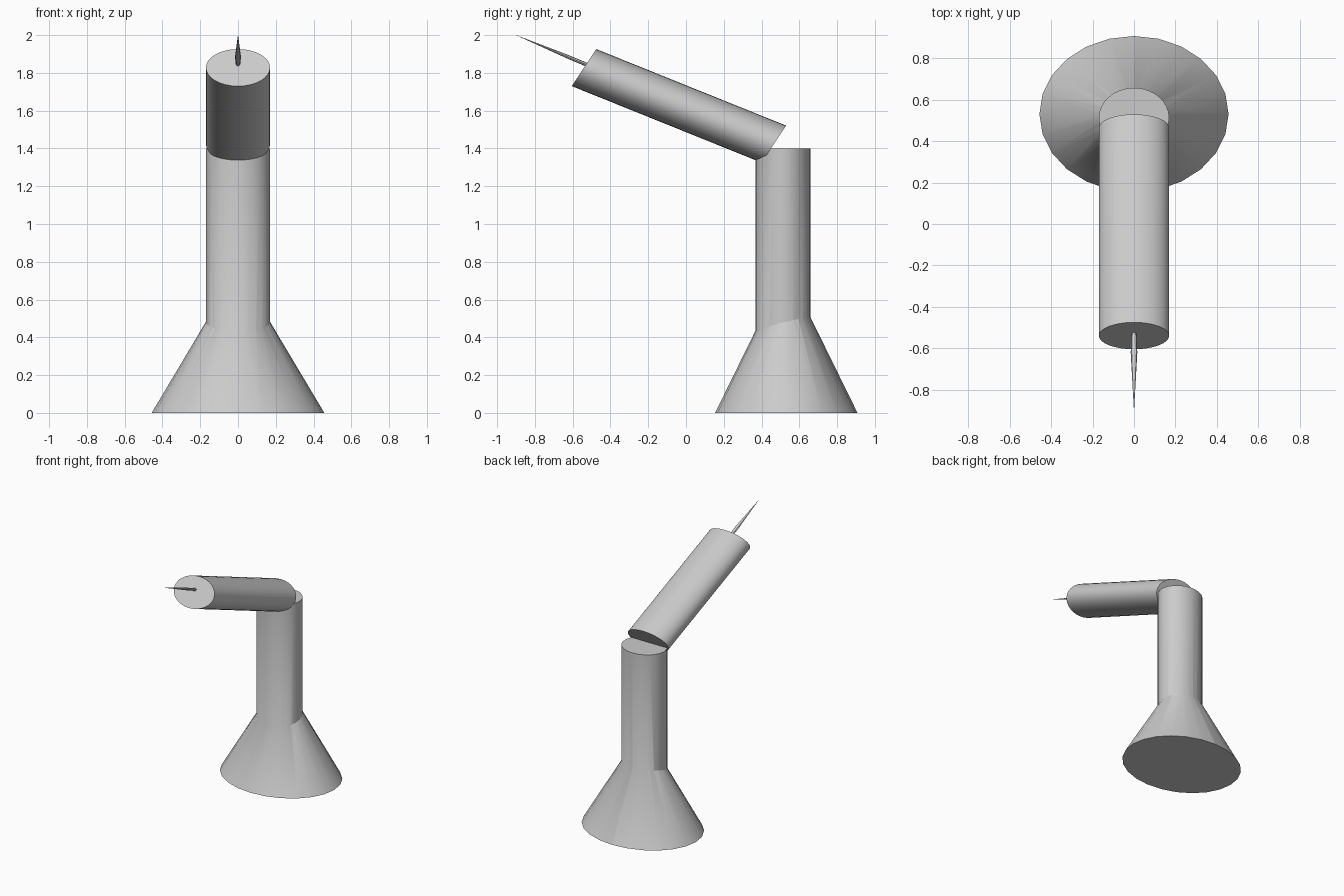
import bpy, bmesh, math
from mathutils import Vector

cube = bpy.data.objects.get("Cube")
if cube:
    bpy.data.objects.remove(cube, do_unlink=True)

grey = bpy.data.materials.new("light_grey")
grey.use_nodes = True
COLOUR = (0.6, 0.6, 0.6, 1)
grey.diffuse_color = COLOUR
grey.node_tree.nodes["Principled BSDF"].inputs["Base Color"].default_value = COLOUR


def loft(name, rings, sides):
    """Skin elliptical rings given as (centre, half-width in x, half-axis vector)."""
    bm = bmesh.new()
    loops = []
    for centre, width, axis in rings:
        loop = []
        for i in range(sides):
            a = 2 * math.pi * i / sides
            p = Vector(centre) + Vector((width, 0, 0)) * math.cos(a) + Vector(axis) * math.sin(a)
            loop.append(bm.verts.new(p))
        loops.append(loop)
    for low, high in zip(loops, loops[1:]):
        for i in range(sides):
            j = (i + 1) % sides
            bm.faces.new((low[i], low[j], high[j], high[i]))
    bm.faces.new(loops[0][::-1])
    bm.faces.new(loops[-1])
    bmesh.ops.remove_doubles(bm, verts=bm.verts, dist=0.00001)
    bmesh.ops.recalc_face_normals(bm, faces=bm.faces)
    mesh = bpy.data.meshes.new(name)
    bm.to_mesh(mesh)
    bm.free()
    mesh.materials.append(grey)
    obj = bpy.data.objects.new(name, mesh)
    bpy.context.collection.objects.link(obj)
    return obj


def select(obj):
    bpy.ops.object.select_all(action='DESELECT')
    obj.select_set(True)
    bpy.context.view_layer.objects.active = obj


# Flared base: an oval cone whose point is buried in the column
base = loft("column_and_base", [((0, 0.531, 0), 0.457, (0, 0.377, 0)),
                                ((0, 0.531, 0.765), 0.001, (0, 0.001, 0))], 24)

# Upright oval column, merged with the base
column = loft("column_cutter", [((0, 0.513, 0.1), 0.17, (0, 0.145, 0)),
                                ((0, 0.513, 1.4), 0.17, (0, 0.145, 0))], 32)
union = base.modifiers.new("union", 'BOOLEAN')
union.operation = 'UNION'
union.solver = 'EXACT'
union.object = column
select(base)
bpy.ops.object.modifier_apply(modifier=union.name)
bpy.data.objects.remove(column, do_unlink=True)

# Sloping arm with slanted parallel ends
end = (0, 0.065, 0.098)
arm = loft("arm", [((0, 0.465, 1.423), 0.17, end),
                   ((0, -0.54, 1.828), 0.17, end)], 32)

# Slender spike on the front of the arm
spike = loft("spike", [((0, -0.52, 1.841), 0.011, (0, 0.004, 0.009)),
                       ((0, -0.62, 1.883), 0.016, (0, 0.004, 0.009)),
                       ((0, -0.90, 2.0), 0.0004, (0, 0.0002, 0.0004))], 8)

for part in (base, arm, spike):
    select(part)
    bpy.ops.object.shade_smooth_by_angle(angle=math.radians(30))
